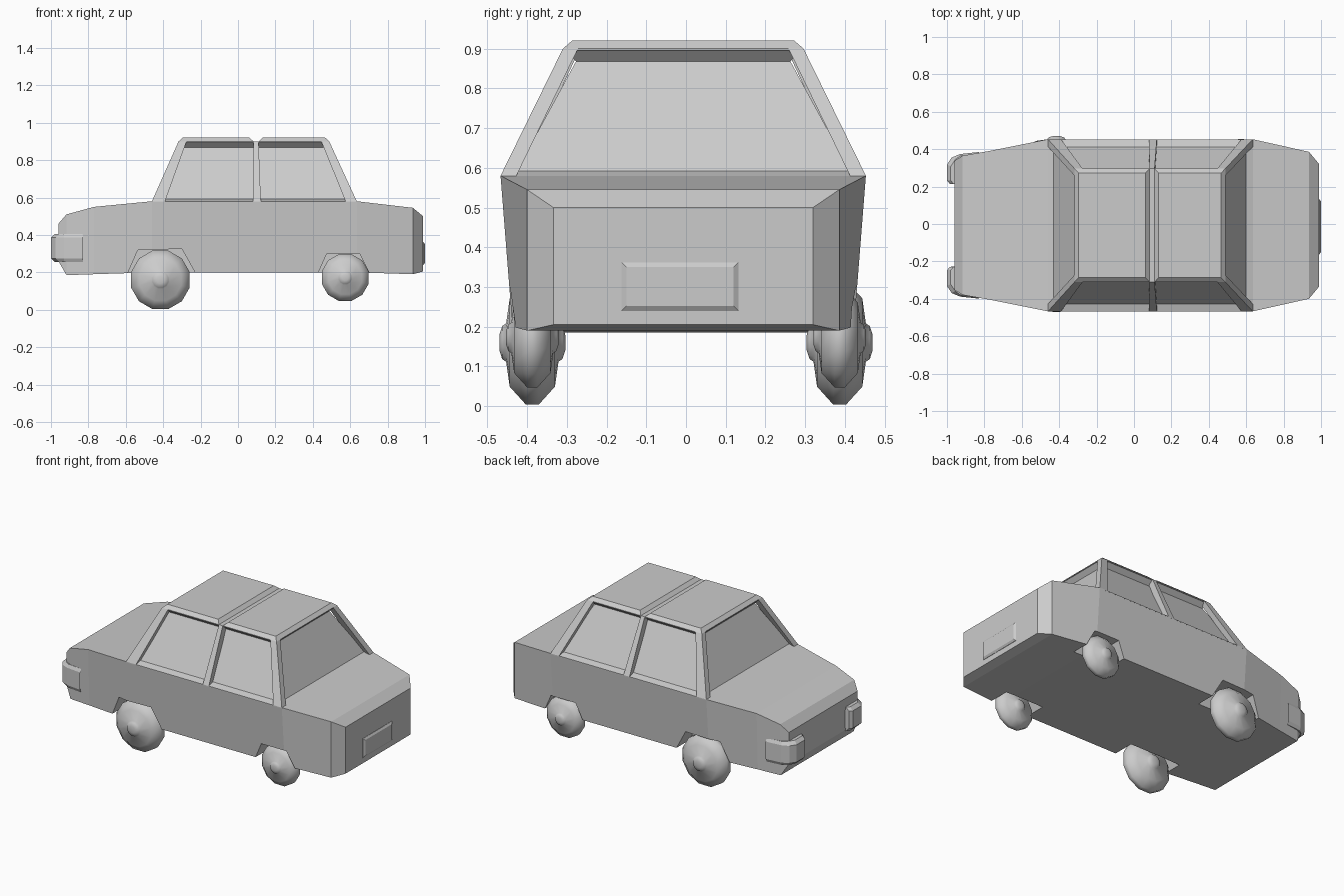
import bpy, bmesh, math
from mathutils import Matrix

if "Cube" in bpy.data.objects:
    bpy.data.objects.remove(bpy.data.objects["Cube"])

CY = -0.007  # body sits slightly off centre


def loft(name, rings, smooth=False):
    """Skin a list of equal-length rings and cap both ends."""
    bm = bmesh.new()
    vs = [[bm.verts.new(p) for p in r] for r in rings]
    n = len(rings[0])
    for a, b in zip(vs, vs[1:]):
        for i in range(n):
            j = (i + 1) % n
            bm.faces.new((a[i], a[j], b[j], b[i]))
    bm.faces.new(vs[0])
    bm.faces.new(vs[-1])
    bmesh.ops.recalc_face_normals(bm, faces=bm.faces)
    me = bpy.data.meshes.new(name)
    bm.to_mesh(me)
    bm.free()
    if smooth:
        me.shade_smooth()
    ob = bpy.data.objects.new(name, me)
    bpy.context.collection.objects.link(ob)
    return ob


def rect(x0, x1, y0, y1, z):
    return [(x0, y0 + CY, z), (x1, y0 + CY, z), (x1, y1 + CY, z), (x0, y1 + CY, z)]


def prism(name, pts, y0, y1):
    return loft(name, [[(x, y, z) for x, z in pts] for y in (y0, y1)])


# lower body: cross-sections along x (x, z bottom, z top, half width bottom, half width top)
sections = [(-0.96, 0.26, 0.46, 0.345, 0.345), (-0.917, 0.185, 0.51, 0.365, 0.372),
            (-0.77, 0.19, 0.55, 0.385, 0.398), (-0.46, 0.20, 0.58, 0.43, 0.46),
            (0.635, 0.20, 0.58, 0.43, 0.46), (0.935, 0.19, 0.545, 0.393, 0.393),
            (0.99, 0.205, 0.50, 0.327, 0.327)]
body = loft("body", [[(x, -wb + CY, zb), (x, wb + CY, zb), (x, wt + CY, zt), (x, -wt + CY, zt)]
                     for x, zb, zt, wb, wt in sections])

# wheel arches cut from the body
arches = {"front": [(-0.61, 0.15), (-0.59, 0.195), (-0.535, 0.32), (-0.30, 0.325), (-0.23, 0.2), (-0.20, 0.15)],
          "rear": [(0.41, 0.15), (0.43, 0.2), (0.475, 0.30), (0.65, 0.30), (0.70, 0.2), (0.73, 0.15)]}
for end, pts in arches.items():
    for s in (-1, 1):
        cut = prism(end + "_arch_cutter", pts, s * 0.30, s * 0.6)
        cut.hide_render = True
        cut.hide_set(True)
        mod = body.modifiers.new("arch", 'BOOLEAN')
        mod.operation = 'DIFFERENCE'
        mod.solver = 'EXACT'
        mod.object = cut

# cabin glass: recessed between the sill and the roof rim
loft("cabin_glass", [rect(-0.46, 0.635, -0.46, 0.46, 0.575),
                     rect(-0.46, 0.635, -0.46, 0.46, 0.58),
                     rect(-0.43, 0.60, -0.42, 0.42, 0.592),
                     rect(-0.29, 0.458, -0.27, 0.27, 0.868),
                     rect(-0.318, 0.488, -0.303, 0.303, 0.90)])

# corner pillars
for s in (-1, 1):
    for end, a, b, c, d in (("front", -0.46, -0.39, -0.318, -0.275),
                            ("rear", 0.635, 0.575, 0.488, 0.445)):
        loft(end + "_pillar", [rect(a, b, s * 0.46, s * 0.42, 0.58),
                               rect(c, d, s * 0.303, s * 0.265, 0.90)])
    # centre pillar
    loft("centre_pillar", [rect(0.08, 0.122, s * 0.46, s * 0.41, 0.58),
                           rect(0.083, 0.11, s * 0.303, s * 0.26, 0.90)])

# two bevelled roof panels with a groove between
for name, x0, x1 in (("front_roof_panel", -0.318, 0.083), ("rear_roof_panel", 0.11, 0.488)):
    loft(name, [rect(x0, x1, -0.303, 0.303, 0.895),
                rect(x0, x1, -0.303, 0.303, 0.90),
                rect(x0 + 0.022, x1 - 0.022, -0.28, 0.28, 0.92)])

# rear plate
loft("rear_plate", [[(x, y + sy * k, z + sz * k) for y, z, sy, sz in
                     ((-0.162, 0.24, 1, 1), (0.132, 0.24, -1, 1), (0.132, 0.362, -1, -1), (-0.162, 0.362, 1, -1))]
                    for x, k in ((0.985, 0), (0.992, 0), (1.0, 0.012))])

# headlights wrapping the front corners
light = [(-0.95, 0.22), (-0.985, 0.222), (-1.0, 0.24), (-1.0, 0.325), (-0.975, 0.362),
         (-0.93, 0.381), (-0.83, 0.392), (-0.90, 0.30)]
for s in (-1, 1):
    rings = []
    for z, k in ((0.255, 0.02), (0.275, 0), (0.385, 0), (0.405, 0.02)):
        rings.append([(x + k * (x < -0.94), s * (y - k * 0.5 * (y > 0.31)) + CY, z) for x, y in light])
    loft("headlight", rings)

# rounded wheels, lathed around y
profile = [(0.02, -0.083), (0.043, -0.076), (0.05, -0.066), (0.115, -0.057), (0.162, -0.016),
           (0.162, 0.016), (0.115, 0.057), (0.05, 0.066), (0.043, 0.076), (0.02, 0.083)]
for end, cx, cz, k in (("front", -0.415, 0.160, 1.0), ("rear", 0.573, 0.172, 0.8)):
    for s in (-1, 1):
        angs = [2 * math.pi * (i + 0.5) / 12 for i in range(12)]
        loft(end + "_wheel", [[(cx + k * r * math.cos(a), s * 0.387 + k * y, cz + k * r * math.sin(a))
                               for a in angs] for r, y in profile], smooth=True)
